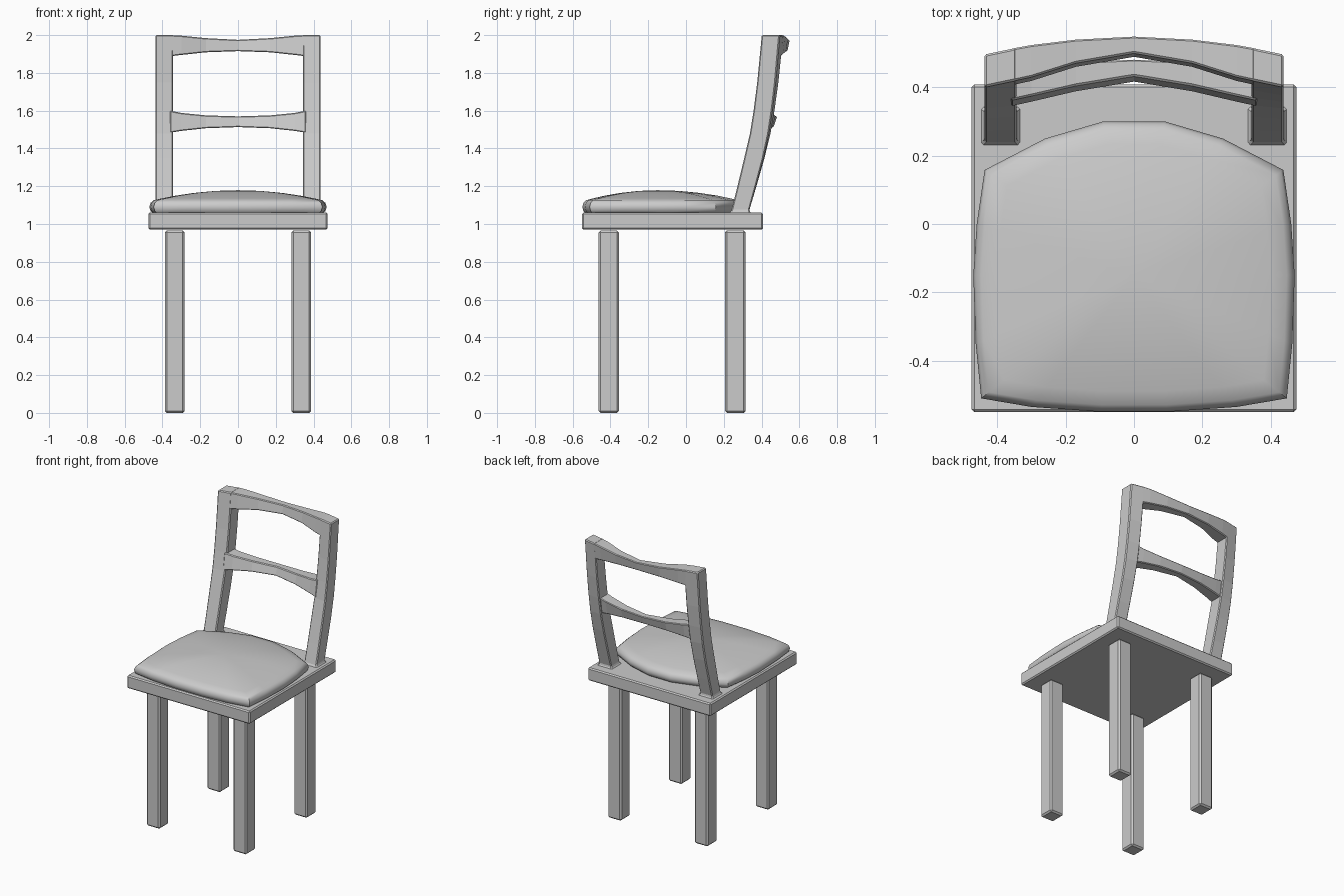
import bpy, bmesh

if "Cube" in bpy.data.objects:
    bpy.data.objects.remove(bpy.data.objects["Cube"])


def finish(name, bm, bevel=0.0, smooth=None):
    bmesh.ops.recalc_face_normals(bm, faces=bm.faces)
    mesh = bpy.data.meshes.new(name)
    bm.to_mesh(mesh)
    bm.free()
    ob = bpy.data.objects.new(name, mesh)
    bpy.context.collection.objects.link(ob)
    if bevel:
        mod = ob.modifiers.new("Bevel", 'BEVEL')
        mod.width = bevel
        mod.segments = 1
        mod.limit_method = 'ANGLE'
    if smooth:
        bpy.ops.object.select_all(action='DESELECT')
        ob.select_set(True)
        bpy.context.view_layer.objects.active = ob
        bpy.ops.object.shade_smooth_by_angle(angle=smooth)
    return ob


def loft(name, rings, bevel=0.0, tip=None, smooth=None):
    """Skin a list of equal-sized rings, capped or closed to a tip point."""
    bm = bmesh.new()
    vs = [[bm.verts.new(p) for p in r] for r in rings]
    n = len(rings[0])
    for a, b in zip(vs, vs[1:]):
        for i in range(n):
            j = (i + 1) % n
            bm.faces.new((a[i], a[j], b[j], b[i]))
    bm.faces.new(vs[0])
    if tip:
        t = bm.verts.new(tip)
        for i in range(n):
            bm.faces.new((vs[-1][i], vs[-1][(i + 1) % n], t))
    else:
        bm.faces.new(vs[-1])
    return finish(name, bm, bevel, smooth)


def box(name, x0, x1, y0, y1, z0, z1, bevel):
    rect = [(x0, y0), (x1, y0), (x1, y1), (x0, y1)]
    return loft(name, [[(x, y, z) for x, y in rect] for z in (z0, z1)], bevel)


# Seat board
box("seat", -0.475, 0.475, -0.55, 0.408, 0.97, 1.06, 0.008)

# Legs and back posts, one set per side
post_profile = [  # z, front y, back y, inward skew of y
    (1.072, 0.24, 0.335, 0.0), (1.20, 0.272, 0.37, 0.003),
    (1.35, 0.308, 0.41, 0.006), (1.48, 0.338, 0.438, 0.01),
    (1.60, 0.357, 0.456, 0.013), (1.75, 0.376, 0.474, 0.016),
    (2.0, 0.40, 0.496, 0.02)]
for side, s in (("left", -1), ("right", 1)):
    xa, xb = sorted((s * 0.283, s * 0.387))
    box(f"front_leg_{side}", xa, xb, -0.462, -0.356, 0.0, 0.966, 0.01)
    box(f"back_leg_{side}", xa, xb, 0.207, 0.315, 0.0, 0.966, 0.01)
    rings = [[(s * 0.33, 0.228, 1.055), (s * 0.45, 0.228, 1.055),
              (s * 0.45, 0.346, 1.055), (s * 0.33, 0.346, 1.055)]]
    rings += [[(s * 0.343, f + k, z), (s * 0.438, f, z),
               (s * 0.438, b, z), (s * 0.343, b + k, z)]
              for z, f, b, k in post_profile]
    loft(f"back_post_{side}", rings, 0.006)


# Bowed back rails: x, front y, back y, bottom z, top z
def rail(name, half, lean):
    stations = [(-h[0],) + h[1:] for h in half] + list(reversed(half))[1:]
    loft(name, [[(x, f - lean, zb), (x, b - lean, zb), (x, b, zt), (x, f, zt)]
                for x, f, b, zb, zt in stations], 0.005)


rail("top_rail", [(0.36, 0.417, 0.513, 1.888, 2.0), (0.30, 0.43, 0.524, 1.895, 1.997),
                  (0.17, 0.471, 0.54, 1.909, 1.984), (0.0, 0.50, 0.549, 1.915, 1.975)], 0.012)
rail("middle_rail", [(0.36, 0.362, 0.452, 1.483, 1.60), (0.30, 0.375, 0.46, 1.493, 1.588),
                     (0.17, 0.405, 0.474, 1.507, 1.575), (0.0, 0.433, 0.482, 1.513, 1.57)], 0.018)

# Cushion: rolled rim and shallow dome
half = [(0.10, -0.549), (0.30, -0.535), (0.447, -0.51), (0.463, -0.35), (0.47, -0.15),
        (0.46, 0.0), (0.437, 0.158), (0.26, 0.25), (0.09, 0.30)]
outline = half + [(-x, y) for x, y in reversed(half)]
cy = -0.15
levels = [(0.96, 1.058), (0.985, 1.068), (1.0, 1.09), (0.985, 1.112), (0.95, 1.126)]
levels += [(q, 1.126 + 0.053 * (1 - (q / 0.95) ** 2)) for q in (0.85, 0.7, 0.5, 0.25)]
loft("cushion", [[(x * q, cy + (y - cy) * q, z) for x, y in outline] for q, z in levels],
     tip=(0, cy, 1.179), smooth=0.7)
